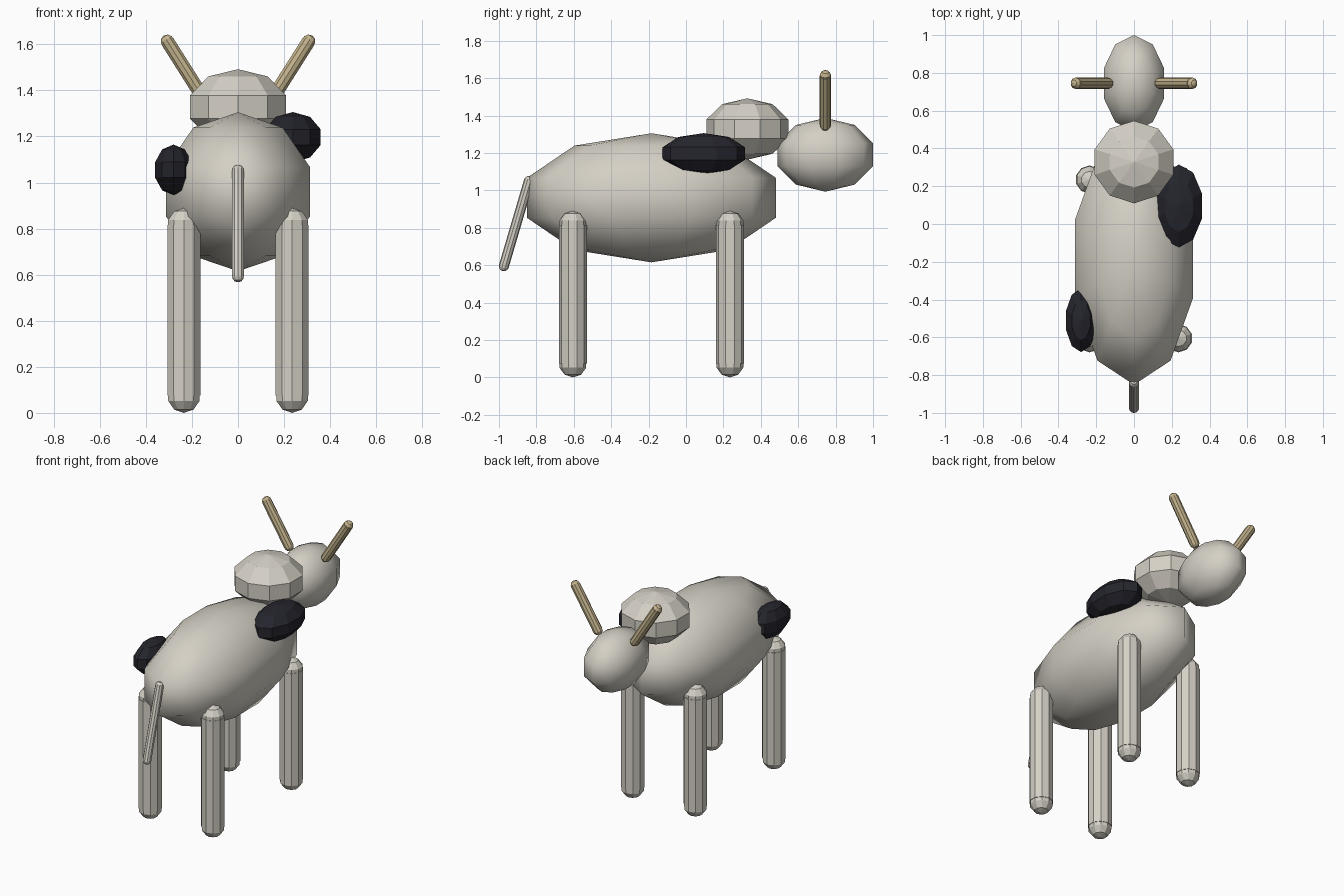
import bpy, bmesh
from mathutils import Vector, Matrix

if "Cube" in bpy.data.objects:
    bpy.data.objects.remove(bpy.data.objects["Cube"])


def material(name, rgb):
    m = bpy.data.materials.new(name)
    m.diffuse_color = (*rgb, 1)
    m.use_nodes = True
    m.node_tree.nodes["Principled BSDF"].inputs["Base Color"].default_value = m.diffuse_color
    return m


HIDE = material("pale hide", (0.66, 0.63, 0.56))
HORN = material("horn tan", (0.56, 0.46, 0.27))
PATCH = material("dark patch", (0.018, 0.018, 0.026))


def finish(bm, name, mat, smooth=False):
    me = bpy.data.meshes.new(name)
    bm.to_mesh(me)
    bm.free()
    me.materials.append(mat)
    for p in me.polygons:
        p.use_smooth = smooth
    ob = bpy.data.objects.new(name, me)
    bpy.context.collection.objects.link(ob)
    return ob


def add_ball(bm, matrix):
    # ten-sided, five-ring ball with a corner on the y axis
    spin = Matrix.Rotation(1.5707963, 4, 'Z')
    bmesh.ops.create_uvsphere(bm, u_segments=10, v_segments=5, radius=1,
                              matrix=matrix @ spin if BALL_SPIN else matrix)


# check which way the primitive points so corners always land on +-y
probe = bmesh.new()
bmesh.ops.create_uvsphere(probe, u_segments=10, v_segments=5, radius=1)
BALL_SPIN = max(v.co.y for v in probe.verts) < max(v.co.x for v in probe.verts)
probe.free()


def ball(name, centre, radii, mat, smooth=False):
    bm = bmesh.new()
    add_ball(bm, Matrix.Translation(centre) @ Matrix.Diagonal((*radii, 1)))
    return finish(bm, name, mat, smooth)


def capsule(name, a, b, r, mat):
    # ten-sided rod with a ball on each end
    a, b = Vector(a), Vector(b)
    d = b - a
    turn = Vector((0, 0, 1)).rotation_difference(d).to_matrix().to_4x4()
    bm = bmesh.new()
    spin = Matrix.Rotation(1.5707963, 4, 'Z')
    bmesh.ops.create_cone(bm, cap_ends=True, segments=10, radius1=r, radius2=r,
                          depth=d.length)
    if max(v.co.y for v in bm.verts) < max(v.co.x for v in bm.verts):
        bm.transform(spin)
    bm.transform(Matrix.Translation((a + b) / 2) @ turn)
    for p in (a, b):
        add_ball(bm, Matrix.Translation(p) @ turn @ Matrix.Scale(r, 4))
    return finish(bm, name, mat)


# trunk, shoulder hump and head
ball("body", (0, -0.185, 0.96), (0.346, 0.70, 0.345), HIDE, True)
ball("shoulder_hump", (0, 0.328, 1.328), (0.23, 0.23, 0.164), HIDE)
ball("head", (0, 0.745, 1.19), (0.177, 0.268, 0.197), HIDE, True)

# coat patches
ball("shoulder_patch", (0.238, 0.095, 1.197), (0.134, 0.231, 0.109), PATCH)
ball("rump_patch", (-0.28, -0.51, 1.055), (0.088, 0.177, 0.11), PATCH)

# legs and horns, mirrored left and right
for side, s in (("left", -1), ("right", 1)):
    for end, y in (("rear", -0.605), ("front", 0.235)):
        capsule(f"{end}_leg_{side}", (s * 0.235, y, 0.075),
                (s * 0.235, y, 0.815), 0.075, HIDE)
    capsule(f"horn_{side}", (s * 0.14, 0.745, 1.35), (s * 0.306, 0.745, 1.612),
            0.031, HORN)

# tail
capsule("tail", (0, -0.84, 1.05), (0, -0.974, 0.594), 0.027, HIDE)
